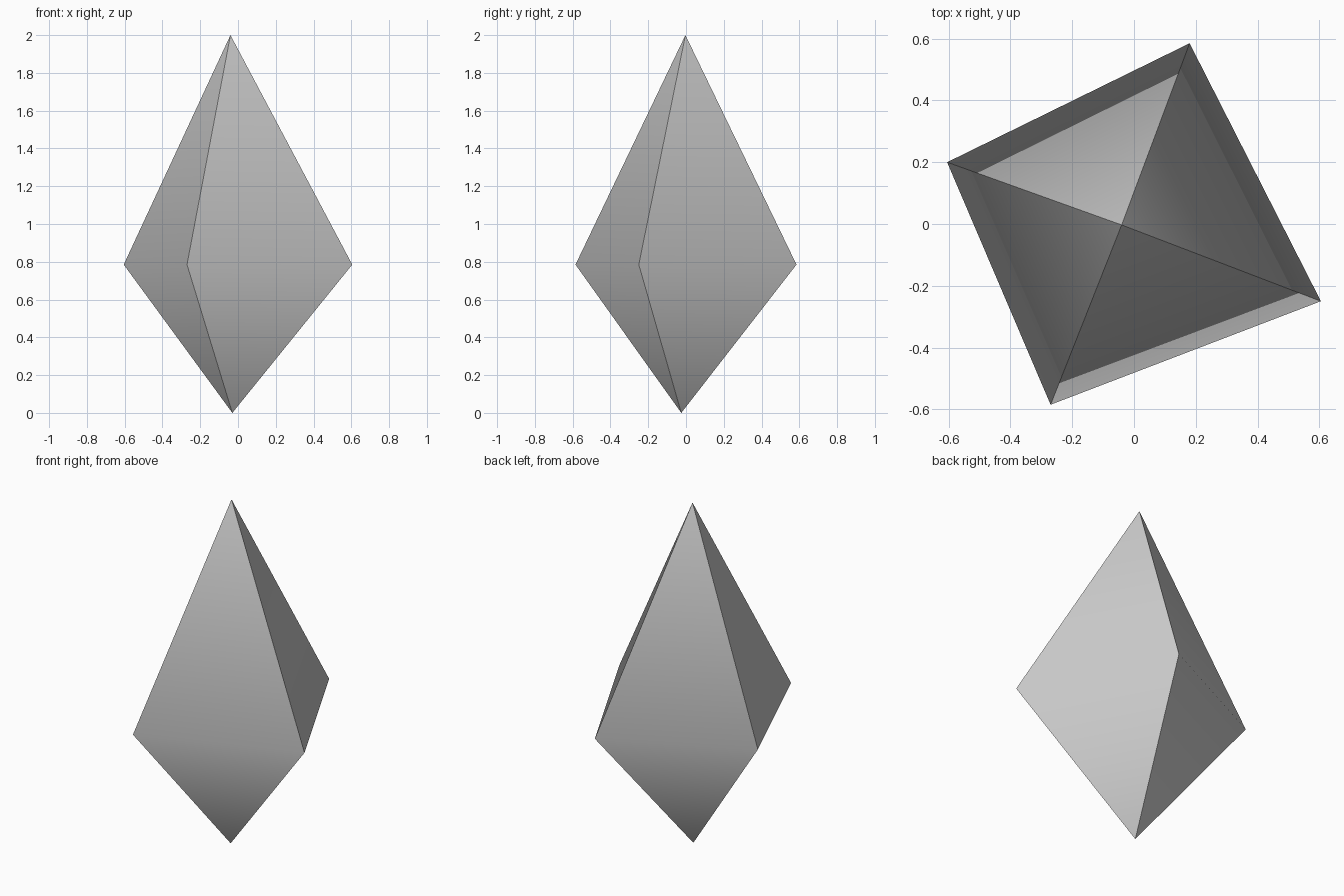
import bpy
import bmesh
import math

# Remove the default cube
cube = bpy.data.objects.get("Cube")
if cube:
    bpy.data.objects.remove(cube, do_unlink=True)

# Plain grey material
GREY = (0.6, 0.6, 0.6, 1.0)
mat = bpy.data.materials.new("stone_grey")
mat.use_nodes = True
mat.diffuse_color = GREY
mat.node_tree.nodes["Principled BSDF"].inputs["Base Color"].default_value = GREY

# Crystal: a four-sided girdle joined to an upper and a lower point
GIRDLE_Z = 0.785
girdle = [(0.605, -0.25), (0.18, 0.585), (-0.605, 0.2), (-0.27, -0.585)]
bm = bmesh.new()
ring = [bm.verts.new((x, y, GIRDLE_Z)) for x, y in girdle]
top = bm.verts.new((-0.04, -0.003, 2.0))
bottom = bm.verts.new((-0.03, -0.025, 0.0))
for a, b in zip(ring, ring[1:] + ring[:1]):
    bm.faces.new((a, b, top))
    bm.faces.new((b, a, bottom))
bmesh.ops.recalc_face_normals(bm, faces=bm.faces[:])

mesh = bpy.data.meshes.new("crystal")
bm.to_mesh(mesh)
bm.free()
mesh.materials.append(mat)
crystal = bpy.data.objects.new("crystal", mesh)
bpy.context.collection.objects.link(crystal)

# Smooth across the girdle, sharp along the upright ridges
bpy.ops.object.select_all(action='DESELECT')
crystal.select_set(True)
bpy.context.view_layer.objects.active = crystal
bpy.ops.object.shade_smooth_by_angle(angle=math.radians(62))
